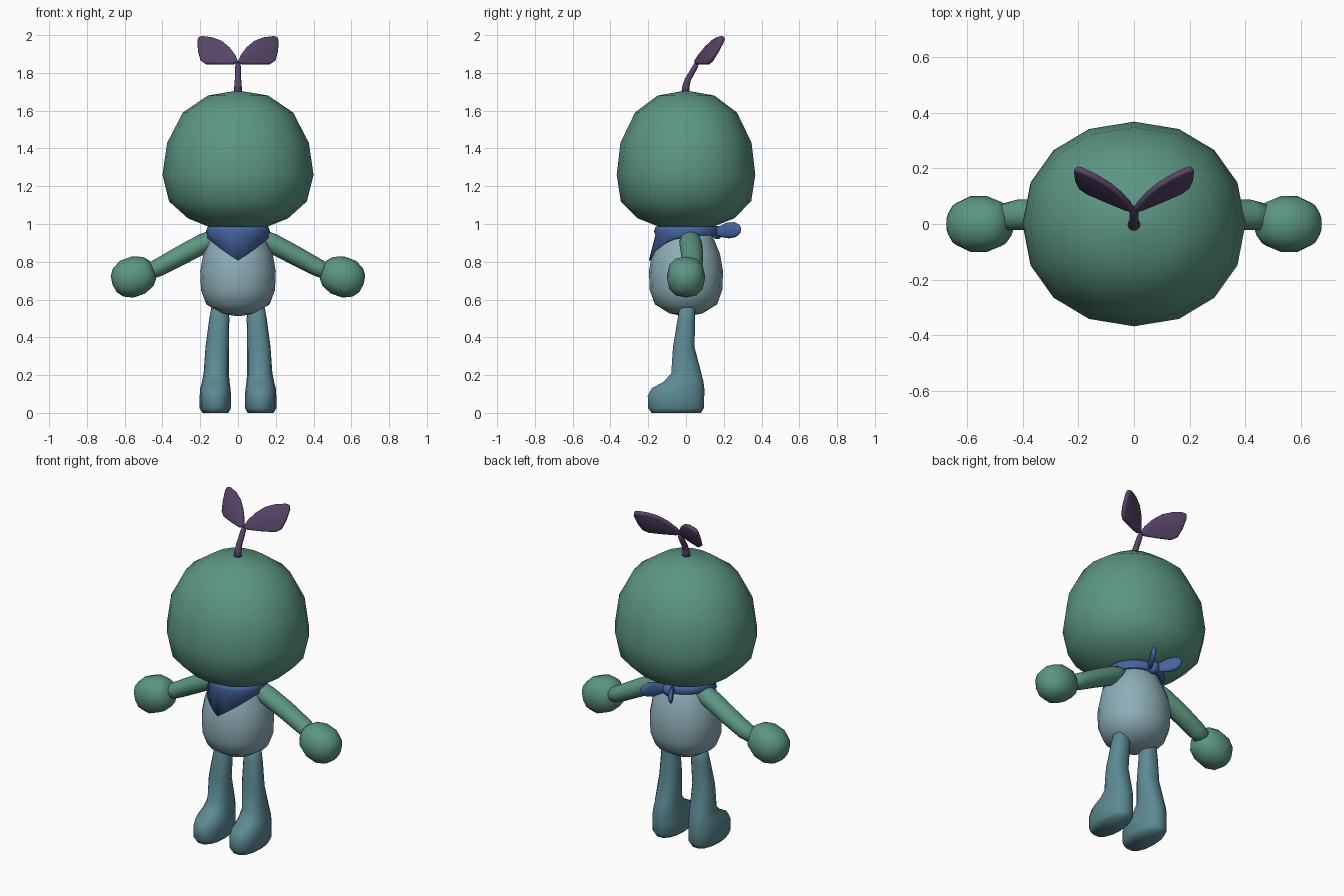
import bpy, bmesh, math
from mathutils import Vector

if "Cube" in bpy.data.objects:
    bpy.data.objects.remove(bpy.data.objects["Cube"])


def material(name, rgb):
    m = bpy.data.materials.new(name)
    m.diffuse_color = (*rgb, 1)
    m.use_nodes = True
    m.node_tree.nodes["Principled BSDF"].inputs["Base Color"].default_value = m.diffuse_color
    return m


GREEN = material("sage green", (0.107, 0.305, 0.223))
PALE = material("pale blue grey", (0.27, 0.42, 0.475))
TEAL = material("dusty teal", (0.107, 0.254, 0.296))
BLUE = material("scarf blue", (0.058, 0.127, 0.352))
PURPLE = material("plum", (0.098, 0.058, 0.141))


def finish(bm, name, mat, mirror=False):
    bmesh.ops.remove_doubles(bm, verts=bm.verts, dist=0.0005)
    bmesh.ops.recalc_face_normals(bm, faces=bm.faces)
    for f in bm.faces:
        f.smooth = True
    me = bpy.data.meshes.new(name)
    bm.to_mesh(me)
    bm.free()
    me.materials.append(mat)
    ob = bpy.data.objects.new(name, me)
    bpy.context.collection.objects.link(ob)
    if mirror:
        ob.modifiers.new("mirror", "MIRROR").use_mirror_merge = False
    return ob


def skin(bm, rings, closed=False):
    """Bridge point rings with quads; cap the ends unless closed."""
    vr = [[bm.verts.new(p) for p in r] for r in rings]
    n = len(vr[0])
    for i in range(len(vr) if closed else len(vr) - 1):
        a, b = vr[i], vr[(i + 1) % len(vr)]
        for j in range(n):
            bm.faces.new((a[j], a[(j + 1) % n], b[(j + 1) % n], b[j]))
    if not closed:
        bm.faces.new(vr[0])
        bm.faces.new(vr[-1])


def loft(name, mat, stations, axis=(0, 0, 1), n=16, power=2.0, mirror=False):
    """Rounded rings (x, y, z, rx, ry) set square to the axis."""
    q = Vector((0, 0, 1)).rotation_difference(Vector(axis))
    rings = []
    for x, y, z, rx, ry in stations:
        ring = []
        for k in range(n):
            a = 2 * math.pi * k / n
            c, s = math.cos(a), math.sin(a)
            c = math.copysign(abs(c) ** (2 / power), c)
            s = math.copysign(abs(s) ** (2 / power), s)
            ring.append(Vector((x, y, z)) + q @ Vector((rx * c, ry * s, 0)))
        rings.append(ring)
    bm = bmesh.new()
    skin(bm, rings)
    return finish(bm, name, mat, mirror)


# Head: big rounded gourd shape
head = [(0.967, .03, .03), (0.98, .14, .13), (1.03, .265, .255), (1.12, .365, .345),
        (1.26, .4, .367), (1.43, .375, .347), (1.59, .292, .27),
        (1.68, .16, .15), (1.705, .01, .01)]
loft("head", GREEN, [(0, 0, z, rx, ry) for z, rx, ry in head], power=2.12)

# Torso: egg shape
torso = [(.512, .01), (.527, .09), (.575, .168), (.65, .196), (.75, .2),
         (.84, .184), (.91, .155), (.98, .12)]
loft("torso", PALE, [(0, 0, z, r, r * .98) for z, r in torso], power=2.1)

# Legs flowing into feet: z, x centre, x radius, back y, front y
leg = [(0, .12, .068, .082, -.185), (.025, .12, .083, .098, -.204),
       (.09, .12, .083, .1, -.206), (.13, .12, .08, .1, -.185),
       (.165, .118, .073, .095, -.12), (.21, .115, .067, .083, -.08),
       (.35, .11, .062, .046, -.07), (.5, .099, .053, .05, -.045),
       (.555, .096, .046, .048, -.036), (.57, .095, .03, .035, -.025)]
loft("legs", TEAL, [(x, (b + f) / 2, z, rx, (b - f) / 2) for z, x, rx, b, f in leg],
     n=14, power=2.3, mirror=True)

# Arms
arm = [(.08, .02, .945, .045), (.18, .025, .898, .056), (.3, .033, .835, .054),
       (.42, .033, .77, .05), (.5, .02, .735, .042)]
loft("arms", GREEN, [(x, y, z, r * .95, r * 1.08) for x, y, z, r in arm],
     axis=(.88, 0, -.47), n=12, mirror=True)

# Mitten hands
hand = [(-.112, .05), (-.085, .082), (-.03, .104), (.035, .104), (.085, .08), (.11, .045), (.116, .005)]
loft("hands", GREEN, [(.555 + t * .94, 0, .72 - t * .34, r, r * .96) for t, r in hand],
     axis=(.94, 0, -.34), n=12, power=2.3, mirror=True)

# Neck scarf: collar whose lower edge drops to a point at the front
N = 32
rings = []
for k in range(N):
    a = 2 * math.pi * k / N
    s, c = math.sin(a), -math.cos(a)          # a = 0 faces the front
    low = .938 if c > 0 else .925
    if c < 0:
        low = min(low, .808 + .72 * abs(s) * .168)
    ring = []
    for z, off in ((.985, -.03), (.988, .0), (.962, .012), (.942, .004),
                   (low, (.95 - low) * .27), (low, (.95 - low) * .27 - .018)):
        r = .158 + off
        ring.append((r * s, r * c, min(z, .99)))
    rings.append(ring)
bm = bmesh.new()
skin(bm, rings, closed=True)
finish(bm, "neck_scarf", BLUE)

# Scarf knot and two tails at the back
loft("scarf_knot", BLUE, [(0, .165, z, r, r) for z, r in
                          ((.92, .01), (.935, .028), (.958, .034), (.98, .028), (.99, .01))], n=10)
tail = [(0, .012), (.05, .03), (.1, .044), (.14, .042), (.17, .025), (.18, .006)]
loft("scarf_tails", BLUE, [(.008 + t * .5, .14 + t * .84, .955 + t * .09, .013 if r > .01 else .004, r)
                           for t, r in tail], axis=(.5, .84, .1), n=10, mirror=True)
# stand the tails upright: blade height runs along z
ob = bpy.data.objects["scarf_tails"]
ring_axis = Vector((.5, .84, .1)).normalized()
q = Vector((0, 0, 1)).rotation_difference(ring_axis)
side = ring_axis.cross(Vector((0, 0, 1))).normalized()
up = side.cross(ring_axis)
for i, v in enumerate(ob.data.vertices):
    c = Vector((.008, .14, .955))
    mid = c + ring_axis * (v.co - c).dot(ring_axis)
    d = q.inverted() @ (v.co - mid)
    v.co = mid + side * d.x + up * d.y

# Sprout stem
stem = [(-.003, 1.69, .024), (.0, 1.73, .02), (.01, 1.765, .017), (.03, 1.8, .016),
        (.05, 1.835, .015), (.058, 1.853, .01)]
loft("sprout_stem", PURPLE, [(0, y, z, r, r) for y, z, r in stem], axis=(0, .35, .94), n=10)

# Sprout leaves: flat outline swept back, thickened and rounded
outline = [(0, 1.858), (.025, 1.846), (.1, 1.845), (.17, 1.847), (.197, 1.865), (.21, 1.91),
           (.214, 1.965), (.207, 1.988), (.185, 1.993), (.135, 1.987), (.085, 1.968),
           (.045, 1.935), (.015, 1.895)]
bm = bmesh.new()
bm.faces.new([bm.verts.new((x, .045 + .42 * x + .5 * (z - 1.85), z)) for x, z in outline])
leaf = finish(bm, "sprout_leaves", PURPLE, mirror=True)
sol = leaf.modifiers.new("thickness", "SOLIDIFY")
sol.thickness, sol.offset = .024, 0
bev = leaf.modifiers.new("round_edge", "BEVEL")
bev.width, bev.segments, bev.limit_method = .008, 2, "ANGLE"
bev.angle_limit = math.radians(50)
